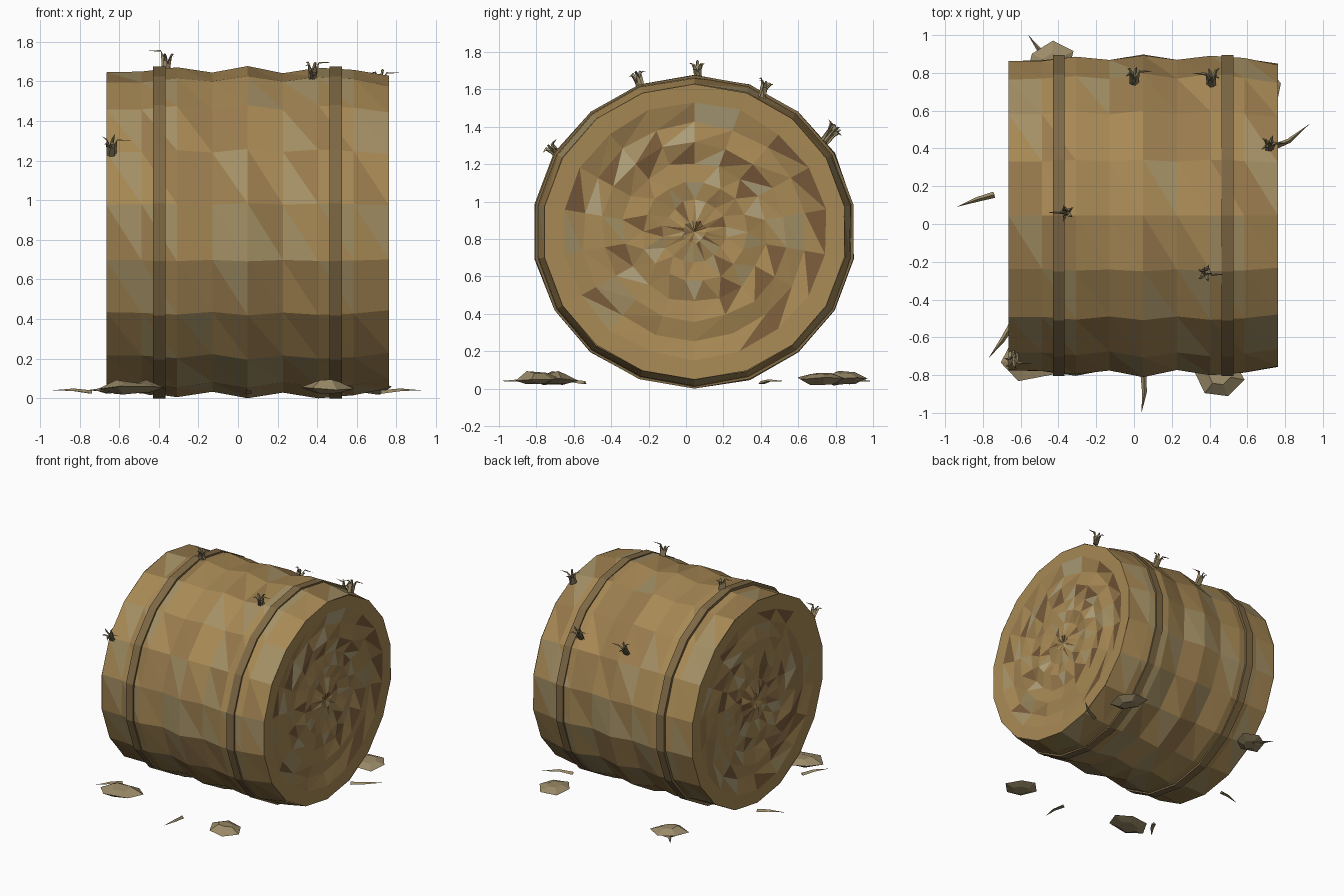
import bpy, bmesh, math, random
from mathutils import Vector, Matrix

if "Cube" in bpy.data.objects:
    bpy.data.objects.remove(bpy.data.objects["Cube"])

random.seed(7)
N = 18                                   # sides of the round bale
CY, CZ = 0.045, 0.838                    # axis of the bale
WIDE = 1.03                              # the bale sags a little wider than tall


def mat(name, rgb):
    m = bpy.data.materials.new(name)
    m.diffuse_color = (*rgb, 1)
    m.use_nodes = True
    m.node_tree.nodes["Principled BSDF"].inputs["Base Color"].default_value = m.diffuse_color
    return m


STRAW = [mat("straw", (0.39, 0.25, 0.09)), mat("straw_brown", (0.32, 0.20, 0.075)),
         mat("straw_pale", (0.37, 0.28, 0.13)), mat("straw_dark", (0.19, 0.105, 0.042)),
         mat("straw_light", (0.44, 0.36, 0.20))]
TWINE = [mat("twine", (0.21, 0.14, 0.06))]
LOOSE = [mat("loose_straw", (0.33, 0.26, 0.14))]


def finish(bm, name, mats, weights=None):
    bmesh.ops.recalc_face_normals(bm, faces=bm.faces)
    if weights:
        for f in bm.faces:
            f.material_index = random.choices(range(len(mats)), weights)[0]
    me = bpy.data.meshes.new(name)
    bm.to_mesh(me)
    bm.free()
    for m in mats:
        me.materials.append(m)
    ob = bpy.data.objects.new(name, me)
    bpy.context.collection.objects.link(ob)
    return ob


def ring(bm, x, r, twist=0.0, jx=0.0, jr=0.0):
    out = []
    for i in range(N):
        a = 2 * math.pi * i / N + twist
        rr = r + random.uniform(-jr, jr)
        out.append(bm.verts.new((x + random.uniform(-jx, jx),
                                 CY + WIDE * rr * math.sin(a), CZ + rr * math.cos(a))))
    return out


def bridge(bm, a, b):
    for i in range(N):
        j = (i + 1) % N
        bm.faces.new((a[i], a[j], b[i]))
        bm.faces.new((a[j], b[j], b[i]))


# Bale side: nine uneven rings
radii = [0.81, 0.81, 0.832, 0.808, 0.84, 0.808, 0.835, 0.82, 0.79]
xs = [-0.665 + 0.1784 * i for i in range(9)]
bm = bmesh.new()
rings = [ring(bm, x, r, jr=0.005) for x, r in zip(xs, radii)]
for a, b in zip(rings, rings[1:]):
    bridge(bm, a, b)
finish(bm, "bale_side", STRAW, (5, 3, 3, 0, 0))


# Bale ends: concentric ridges that swirl towards the middle
def bale_end(name, side, x, radius):
    bm = bmesh.new()
    prev = ring(bm, x, radius)
    for k in range(1, 8):
        depth = 0.004 if k == 1 else (0.028 if k % 2 == 0 else 0.008)
        cur = ring(bm, x - side * depth, radius * (1 - k * 0.132),
                   0.0 if k < 5 else 0.18 * (k - 4), 0.006 if k > 1 else 0, 0.01)
        bridge(bm, prev, cur)
        prev = cur
    tip = bm.verts.new((x - side * 0.02, CY, CZ))
    for i in range(N):
        bm.faces.new((prev[i], prev[(i + 1) % N], tip))
    ob = finish(bm, name, STRAW, (8, 2, 1, 2, 1))
    # an open disc: make sure it faces outward
    if sum(p.normal.x * p.area for p in ob.data.polygons) * side < 0:
        ob.data.flip_normals()
    # calm outer rim
    for p in ob.data.polygons:
        if math.hypot(p.center.y - CY, p.center.z - CZ) > radius * 0.88:
            p.material_index = 0


bale_end("bale_end_right", 1, xs[-1], radii[-1])
bale_end("bale_end_left", -1, xs[0], radii[0])


# Twine bands
def band(name, x0, x1, r):
    bm = bmesh.new()
    loops = [ring(bm, x0, r - 0.06), ring(bm, x0, r), ring(bm, x1, r), ring(bm, x1, r - 0.06)]
    for i in range(4):
        bridge(bm, loops[i], loops[(i + 1) % 4])
    finish(bm, name, TWINE)


band("band_left", -0.43, -0.367, 0.838)
band("band_right", 0.463, 0.526, 0.838)


# Bent tapering blade with a triangular section
def blade(bm, pts, width, flat=0.5):
    pts = [Vector(p) for p in pts]
    prev = None
    for i, p in enumerate(pts[:-1]):
        d = (pts[i + 1] - p).normalized()
        u = d.orthogonal() if abs(d.z) > 0.9 else d.cross(Vector((0, 0, 1)))
        u.normalize()
        v = u.cross(d)
        w = width * (1 - 0.25 * i)
        sec = [bm.verts.new(p + u * w * s + v * w * flat * t)
               for s, t in ((-0.5, -0.4), (0.5, -0.4), (0, 0.6))]
        if prev:
            for k in range(3):
                m = (k + 1) % 3
                bm.faces.new((prev[k], prev[m], sec[m], sec[k]))
        else:
            bm.faces.new(sec)
        prev = sec
    tip = bm.verts.new(pts[-1])
    for k in range(3):
        bm.faces.new((prev[k], prev[(k + 1) % 3], tip))


# Tufts sticking out of the bale: x, y, z and the direction of the long blades in x
tufts = [(-0.36, 0.06, 1.68, -1), (0.38, -0.25, 1.625, 1), (0.72, 0.41, 1.585, 1),
         (0.0, 0.765, 1.34, 1), (0.41, 0.755, 1.35, -1), (-0.64, -0.69, 1.25, 1)]
for n, (tx, ty, tz, way) in enumerate(tufts):
    base = Vector((tx, ty, tz))
    out = (Vector((0, ty - CY, tz - CZ)).normalized() + Vector((0, 0, 0.5))).normalized()
    side = out.cross(Vector((1, 0, 0))).normalized()
    bm = bmesh.new()
    for k in range(5):
        a = k * 1.257 + (0 if way > 0 else math.pi)
        lean = Vector((1, 0, 0)) * math.cos(a) + side * math.sin(a)
        h = random.uniform(0.05, 0.075)
        p0 = base - out * 0.03 + lean * 0.01
        p1 = base + out * h * 0.5 + lean * 0.016
        p2 = base + out * h + lean * 0.03
        tip = p2 + lean * (0.07 if k == 0 else random.uniform(0.01, 0.03)) + out * random.uniform(-0.01, 0.01)
        blade(bm, (p0, p1, p2, tip), 0.032)
    finish(bm, f"straw_tuft_{n + 1}", LOOSE)

# Loose straws on the ground
straws = [((-0.74, 0.155), (-0.83, 0.13), (-0.94, 0.09)),
          ((0.72, 0.40), (0.82, 0.44), (0.93, 0.53)),
          ((0.05, -0.78), (0.055, -0.89), (0.04, -1.0)),
          ((-0.65, -0.54), (-0.70, -0.62), (-0.77, -0.71)),
          ((-0.44, 0.89), (-0.50, 0.92), (-0.56, 1.0))]
for n, s in enumerate(straws):
    bm = bmesh.new()
    blade(bm, [(x, y, z) for (x, y), z in zip(s, (0.03, 0.042, 0.04))], 0.034)
    finish(bm, f"ground_straw_{n + 1}", LOOSE)

# Flattened clumps on the ground: centre, half sizes, turn
clumps = [(-0.54, -0.70, 0.19, 0.13, 0.2), (0.45, -0.80, 0.12, 0.13, 0.9),
          (0.66, 0.72, 0.13, 0.14, 0.2), (-0.44, 0.85, 0.14, 0.12, 0.5)]
for n, (x, y, sx, sy, rot) in enumerate(clumps):
    bm = bmesh.new()
    S = 6
    rows = [(0.5, 0.028), (1.0, 0.052), (0.45, 0.085)]
    jit = [random.uniform(0.8, 1.08) for _ in range(S)]
    turn = Matrix.Rotation(rot, 3, 'Z')
    loops = []
    for r, z in rows:
        loops.append([bm.verts.new(Vector((x, y, z + random.uniform(-0.012, 0.01))) + turn @ Vector(
            (sx * r * jit[i] * math.cos(6.2832 * i / S), sy * r * jit[i] * math.sin(6.2832 * i / S), 0)))
            for i in range(S)])
    for a, b in zip(loops, loops[1:]):
        for i in range(S):
            j = (i + 1) % S
            bm.faces.new((a[i], a[j], b[j], b[i]))
    bm.faces.new(loops[0])
    bm.faces.new(loops[-1])
    finish(bm, f"straw_clump_{n + 1}", LOOSE)
